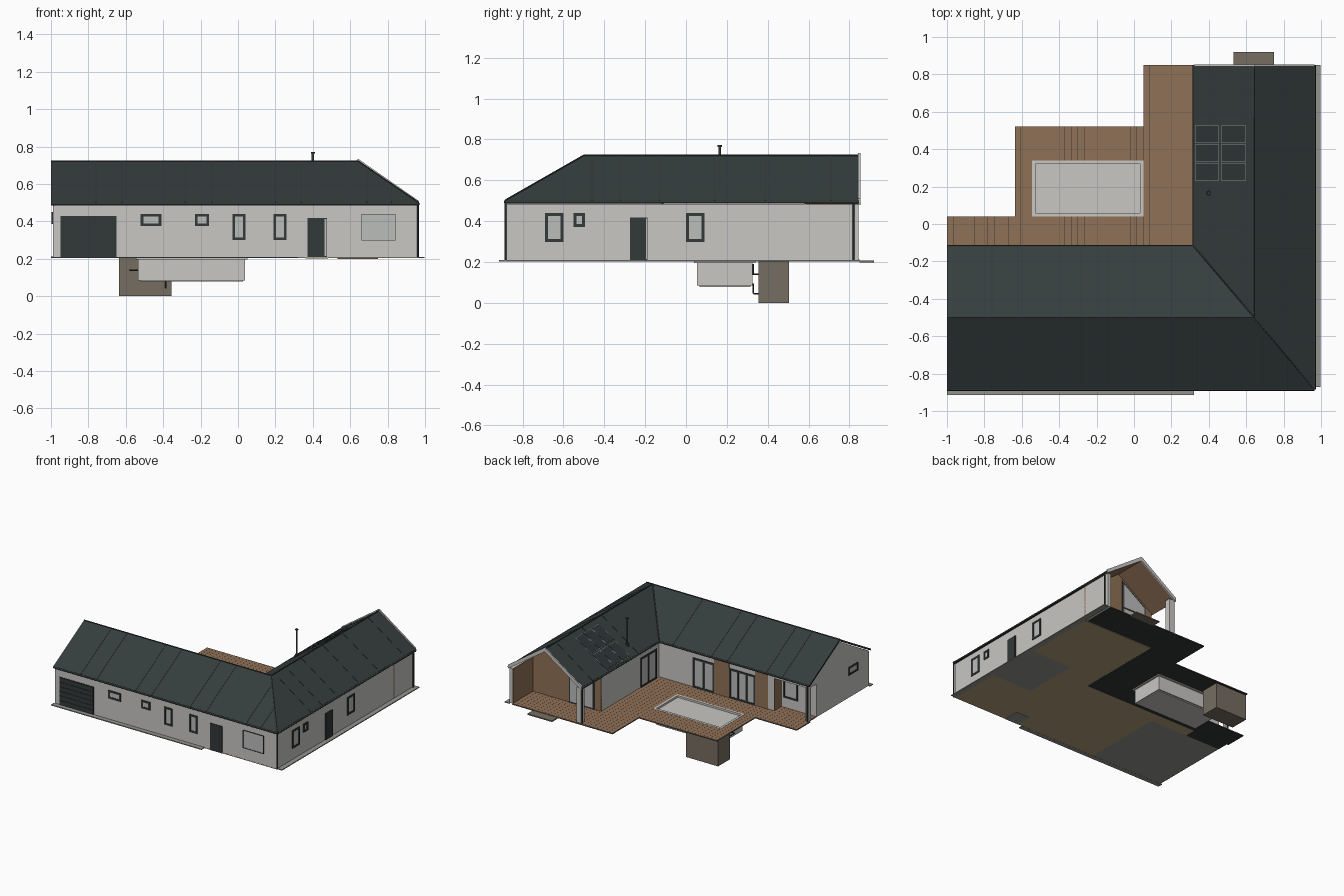
import bpy, bmesh, math
from mathutils import Vector

if "Cube" in bpy.data.objects:
    bpy.data.objects.remove(bpy.data.objects["Cube"])


def mat(name, r, g, b):
    m = bpy.data.materials.new(name)
    m.diffuse_color = (r, g, b, 1)
    m.use_nodes = True
    m.node_tree.nodes["Principled BSDF"].inputs["Base Color"].default_value = m.diffuse_color
    return m


ROOF = mat("roof_slate", .036, .047, .047)
DARK = mat("anthracite", .032, .040, .041)
WALL = mat("render_white", .58, .57, .545)
GLASS = mat("pale_glass", .50, .51, .50)
WOOD = mat("timber", .28, .165, .095)
STONE = mat("brown_concrete", .18, .153, .12)
GREY = mat("grey_paving", .29, .29, .275)
OAK = mat("oak_floor", .45, .35, .20)
SOLAR = mat("solar_cell", .028, .036, .038)


def finish(name, bm, m):
    bmesh.ops.recalc_face_normals(bm, faces=bm.faces)
    me = bpy.data.meshes.new(name)
    bm.to_mesh(me)
    bm.free()
    ob = bpy.data.objects.new(name, me)
    me.materials.append(m)
    bpy.context.collection.objects.link(ob)
    return ob


def prism(name, pts, vec, m):
    """Flat outline pushed along vec."""
    bm = bmesh.new()
    f = bm.faces.new([bm.verts.new(p) for p in pts])
    r = bmesh.ops.extrude_face_region(bm, geom=[f])
    bmesh.ops.translate(bm, vec=vec, verts=[v for v in r["geom"] if isinstance(v, bmesh.types.BMVert)])
    return finish(name, bm, m)


def box(name, x0, x1, y0, y1, z0, z1, m):
    return prism(name, [(x0, y0, z0), (x1, y0, z0), (x1, y1, z0), (x0, y1, z0)], (0, 0, z1 - z0), m)


def tube(name, p, q, r, m, sides=10):
    p, q = Vector(p), Vector(q)
    bm = bmesh.new()
    bmesh.ops.create_cone(bm, cap_ends=True, segments=sides, radius1=r, radius2=r, depth=(q - p).length)
    rot = (q - p).to_track_quat('Z', 'Y').to_matrix().to_4x4()
    bmesh.ops.transform(bm, matrix=rot, verts=bm.verts)
    bmesh.ops.translate(bm, vec=(p + q) / 2, verts=bm.verts)
    ob = finish(name, bm, m)
    for f in ob.data.polygons:
        f.use_smooth = len(f.vertices) == 4
    return ob


def on_wall(name, wall, a0, a1, z0, z1, d, m):
    """Plate of thickness d on a wall: wall = (axis, position, outward sign)."""
    ax, p, s = wall
    lo, hi = sorted((p, p + s * d))
    if ax == 'y':
        return box(name, a0, a1, lo, hi, z0, z1, m)
    return box(name, lo, hi, a0, a1, z0, z1, m)


def window(name, wall, a0, a1, z0, z1, w=.012, bars=0):
    on_wall(name + "_glass", wall, a0 + w / 2, a1 - w / 2, z0 + w / 2, z1 - w / 2, .002, GLASS)
    for a in (a0, a1 - w):
        on_wall(name + "_jamb", wall, a, a + w, z0, z1, .006, DARK)
    for z in (z0, z1 - w):
        on_wall(name + "_rail", wall, a0, a1, z, z + w, .006, DARK)
    for i in range(bars):
        a = a0 + (a1 - a0) * (i + 1) / (bars + 1)
        on_wall(name + "_mullion", wall, a - w / 2, a + w / 2, z0, z1, .006, DARK)


FRONT, RIGHT, LEFT = ('y', -.878, -1), ('x', .957, 1), ('x', -.99, -1)
COURT, WING, NICHE = ('y', -.13, 1), ('x', .33, -1), ('y', -.22, 1)
G = .21  # ground level

# Walls: main L-shaped body with a corner niche, gable and porch walls
body = [(-.985, -.878), (.957, -.878), (.957, .585), (.33, .585), (.33, -.13), (-.68, -.13), (-.68, -.22), (-.985, -.22)]
prism("wall_body", [(x, y, G) for x, y in body], (0, 0, .275), WALL)
gable = [(-.878, G), (-.22, G), (-.22, .47), (-.15, .47), (-.15, G), (-.122, G), (-.122, .483), (-.5, .702), (-.878, .483)]
prism("left_gable_wall", [(-.99, y, z) for y, z in gable], (.025, 0, 0), WALL)
box("niche_ceiling", -.985, -.68, -.22, -.125, .47, .484, WALL)
box("niche_side_cladding", -.684, -.68, -.22, -.13, G, .47, WOOD)
box("porch_side_wall", .93, .957, .585, .845, G, .485, WALL)
box("porch_side_cladding", .926, .93, .59, .843, G, .487, WOOD)
box("porch_column", .33, .372, .80, .842, G, .49, WALL)
prism("porch_back_wall", [(x, .58, z) for x, z in ((.33, G), (.957, G), (.957, .485), (.643, .702), (.33, .485))], (0, .012, 0), WOOD)
glaze = [(.39, G), (.61, G), (.61, .66), (.39, .51)]
prism("porch_glazing_frame", [(x, .592, z) for x, z in glaze], (0, .004, 0), DARK)
prism("porch_glass_left", [(x, .594, z) for x, z in ((.402, .222), (.495, .222), (.495, .43), (.402, .43))], (0, .005, 0), GLASS)
prism("porch_glass_right", [(x, .594, z) for x, z in ((.505, .222), (.598, .222), (.598, .43), (.505, .43))], (0, .005, 0), GLASS)
prism("porch_glass_upper", [(x, .594, z) for x, z in ((.402, .442), (.598, .442), (.598, .635), (.402, .502))], (0, .005, 0), GLASS)

# Roof: hipped corner, valley and two gables
EZ, RZ = .502, .722
A, B, C = (-1, -.885, EZ), (.965, -.885, EZ), (.965, .848, EZ)
D, E, F = (.32, .848, EZ), (.32, -.12, EZ), (-1, -.12, EZ)
R1, R2, R3 = (-1, -.5, RZ), (.643, -.5, RZ), (.643, .848, RZ)
bm = bmesh.new()
v = {p: bm.verts.new(p) for p in (A, B, C, D, E, F, R1, R2, R3)}
for quad in ((A, B, R2, R1), (B, C, R3, R2), (D, E, R2, R3)[::1], (E, F, R1, R2)):
    bm.faces.new([v[p] for p in quad])
r = bmesh.ops.extrude_face_region(bm, geom=bm.faces[:])
bmesh.ops.translate(bm, vec=(0, 0, -.016), verts=[g for g in r["geom"] if isinstance(g, bmesh.types.BMVert)])
finish("roof", bm, ROOF)
for n, p, q in (("front_ridge", R1, R2), ("wing_ridge", R2, R3), ("hip", B, R2), ("valley", E, R2)):
    tube(n + "_cap", p, q, .004, DARK, 6)
for n, p, q in (("front", A, B), ("right", B, C), ("wing", D, E), ("court", E, F)):
    tube(n + "_gutter", Vector(p) - Vector((0, 0, .008)), Vector(q) - Vector((0, 0, .008)), .007, DARK, 8)


# Roof seams: thin ribs running up each slope
def seam(p, q, side):
    s = Vector(side) * .0025
    p, q = Vector(p), Vector(q)
    prism("roof_seam", [p - s, p + s, q + s, q - s], (0, 0, .002), DARK)


for x in (-.76, -.62, -.28, -.14, .20, .34, .69, .82):
    t = min(1, (.965 - x) / .322)
    seam((x, -.885, EZ), (x, -.885 + .385 * t, EZ + .22 * t), (1, 0, 0))
    if x < .32:
        seam((x, -.12, EZ), (x, -.5, RZ), (1, 0, 0))
for y in (.71, .39, .14, -.13, -.32, -.46):
    seam((.965, y, EZ), (.643, y, RZ), (0, 1, 0))
    if y > -.12:
        seam((.32, y, EZ), (.643, y, RZ), (0, 1, 0))

# Back gable bargeboards and timber porch ceiling
for xe in (.32, .966):
    edge = [(xe, .843, EZ - .022), (.643, .843, RZ - .022), (.643, .843, RZ + .012), (xe, .843, EZ + .008)]
    prism("bargeboard", edge, (0, .010, 0), WALL)
    prism("porch_ceiling", [(xe, .59, EZ - .0165), (.643, .59, RZ - .0165), (.643, .843, RZ - .0165), (xe, .843, EZ - .0165)], (0, 0, -.003), WOOD)


# Solar panels on the courtyard slope of the wing
def slope(x, lift):
    return EZ + (x - .32) / .323 * .22 + lift


for x0, x1 in ((.327, .455), (.466, .600)):
    for y0 in (.232, .332, .432):
        for n, inset, lift, m in (("solar_frame", 0, .003, GREY), ("solar_panel", .003, .005, SOLAR)):
            a, b, c, d = x0 + inset, x1 - inset, y0 + inset, y0 + .094 - inset
            prism(n, [(a, c, slope(a, lift)), (b, c, slope(b, lift)), (b, d, slope(b, lift)), (a, d, slope(a, lift))], (0, 0, .002), m)

# Flue
tube("flue_pipe", (.4, .165, .54), (.4, .165, .765), .007, DARK, 12)
tube("flue_cap", (.4, .165, .762), (.4, .165, .772), .011, DARK, 12)
tube("flue_collar", (.4, .165, .54), (.4, .165, .57), .014, DARK, 12)

# Front: garage door, windows and entrance
on_wall("garage_frame", FRONT, -.95, -.65, G, .43, .003, DARK)
for i in range(6):
    on_wall("garage_slat", FRONT, -.947, -.653, G + .003 + i * .036, G + .036 + i * .036, .006, DARK)
for i, (a, b, c) in enumerate(((-.52, -.41, .375), (-.23, -.155, .375), (-.03, .04, .30), (.19, .26, .30))):
    window("front_window_%d" % i, FRONT, a, b, c, .44, .014)
window("front_picture_window", FRONT, .66, .842, .298, .44, .003)
on_wall("front_door", FRONT, .372, .46, G, .418, .007, DARK)
window("front_door_sidelight", FRONT, .457, .477, G, .418, .005)

# Right side windows and door
for i, (a, b, c) in enumerate(((-.69, -.60, .298), (-.55, -.495, .372), (.0, .09, .298))):
    window("side_window_%d" % i, RIGHT, a, b, c, .44, .014)
on_wall("side_door", RIGHT, -.275, -.195, G, .418, .007, DARK)
window("side_door_light", RIGHT, -.2, -.188, G, .418, .004)

# Left gable window and courtyard glazing with timber panels
window("left_window", LEFT, -.74, -.62, .385, .45, .013)
window("niche_window", NICHE, -.83, -.70, .29, .445, .014)
window("court_doors_right", COURT, -.16, .03, G, .445, .014, 1)
window("court_doors_left", COURT, -.52, -.29, G, .445, .014, 2)
on_wall("court_panel_right", COURT, -.29, -.16, G, .485, .005, WOOD)
on_wall("court_panel_left", COURT, -.63, -.52, G, .485, .005, WOOD)
window("wing_doors", WING, -.10, .10, G, .445, .014, 1)

# Downpipes
for x, y in ((.962, -.884), (.964, .82), (-.984, -.116), (.325, .835)):
    tube("downpipe", (x, y, G), (x, y, .495), .005, DARK, 8)

# Deck: timber boards over a dark base, around the pool
PX0, PX1, PY0, PY1 = -.545, .05, .04, .34
areas = ((.05, .33, -.13, .85), (.33, .93, .592, .85), (-.635, PX0, -.13, .52), (PX0, PX1, PY1, .52),
         (PX0, PX1, -.13, PY0), (-1, -.635, -.13, .04), (-.985, -.684, -.22, -.13))
for x0, x1, y0, y1 in areas:
    box("deck_base", x0, x1, y0, y1, .203, .208, DARK)
    n = max(1, round((x1 - x0) / .035))
    w = (x1 - x0) / n
    for i in range(n):
        box("deck_board", x0 + i * w, x0 + (i + 1) * w - .001, y0, y1, .208, .212, WOOD)

# Pool: basin, coping and water
box("pool_basin", -.535, .037, .055, .325, .085, .198, WALL)
box("pool_base", -.525, .027, .065, .315, .078, .085, WALL)
for x0, x1, y0, y1 in ((PX0, PX1, PY0, .058), (PX0, PX1, .322, PY1), (PX0, -.527, .058, .322), (.032, PX1, .058, .322)):
    box("pool_coping", x0, x1, y0, y1, .196, .213, WALL)

# Pool plant chamber and pipes
box("plant_chamber", -.635, -.355, .355, .505, 0, .203, STONE)
for x, z in ((-.385, .045), (-.42, .14)):
    tube("pool_pipe_level", (x, .33, z), (x, .36, z), .004, DARK, 8)
    tube("pool_pipe_riser", (x, .33, z), (x, .33, z + .05), .004, DARK, 8)
tube("pool_side_pipe", (-.58, .22, .14), (-.53, .22, .14), .004, DARK, 8)
tube("pool_side_return", (-.58, .22, .14), (-.58, .36, .14), .004, DARK, 8)

# Paving strips and back step
box("front_path", -1, .32, -.915, -.878, .203, .210, GREY)
box("right_path", .955, .996, -.872, .85, .203, .210, GREY)
box("back_step", .532, .748, .85, .92, .198, .207, STONE)

# Floor finishes, seen from below
for n, x0, x1, y0, y1, m in (("wing", .33, .957, .0, .585, OAK), ("bath", .60, .957, -.45, .0, GREY),
                             ("living", -.35, .60, -.878, -.13, OAK), ("hall", .33, .60, -.13, .0, OAK),
                             ("corner", .60, .957, -.878, -.45, OAK), ("entry", .36, .48, -.878, -.75, GREY),
                             ("garage", -.985, -.35, -.878, -.22, GREY), ("utility", -.68, -.35, -.22, -.13, OAK)):
    low = .202 if n == "entry" else .204
    box(n + "_floor", x0, x1, y0, y1, low, .2095, m)
